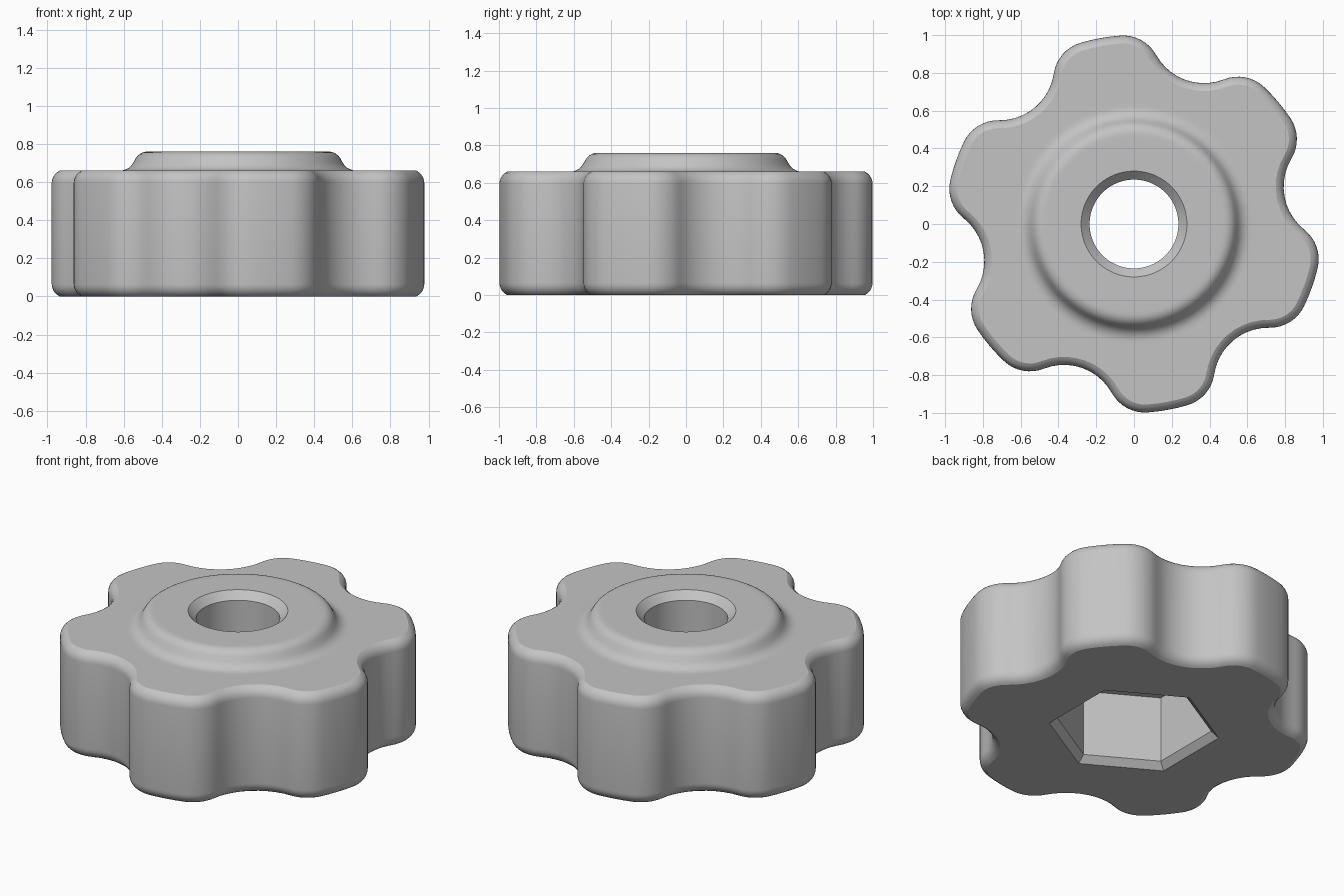
import bpy, bmesh
from math import acos, atan2, cos, sin, radians, degrees, pi

if "Cube" in bpy.data.objects:
    bpy.data.objects.remove(bpy.data.objects["Cube"])

LOBES = 6
LOBE_ANGLE = 40.3        # direction of one lobe
HEX_ANGLE = 30           # direction of one pocket corner
TIP, FILLET = 1.0, 0.2   # lobe tip radius and lobe corner radius
SCOOP_D, SCOOP_R = 1.1, 0.29   # finger scoop distance and radius
HEIGHT, HUB_TOP, POCKET = 0.66, 0.76, 0.45
STEPS = 30               # points in each sixth of a ring


def polar(r, deg):
    return r * cos(radians(deg)), r * sin(radians(deg))


def arc(center, r, start, end, n):
    """n points along an arc, end point left out."""
    pts = []
    for i in range(n):
        x, y = polar(r, start + (end - start) * i / n)
        pts.append((center[0] + x, center[1] + y))
    return pts


def ring(sector, z, turn):
    """Repeat one sixth of an outline all the way round."""
    pts = []
    for k in range(LOBES):
        a = radians(turn + k * 360 / LOBES)
        pts += [(x * cos(a) - y * sin(a), x * sin(a) + y * cos(a), z) for x, y in sector]
    return pts


def lobed(inset, z):
    """Lobed outline: tip arc, corner, finger scoop, corner, tip arc."""
    d = TIP - FILLET
    spread = degrees(acos((SCOOP_D**2 + d**2 - (FILLET + SCOOP_R)**2) / (2 * SCOOP_D * d)))
    a0 = 30 - spread
    f1, f2, v = polar(d, a0), polar(d, 60 - a0), polar(SCOOP_D, 30)
    a1 = degrees(atan2(v[1] - f1[1], v[0] - f1[0]))
    tip, corner = TIP - inset, FILLET - inset
    sector = (arc((0, 0), tip, 0, a0, 2)
              + arc(f1, corner, a0, a1, 8)
              + arc(v, SCOOP_R + inset, a1 + 180, 240 - a1, 10)
              + arc(f2, corner, 60 - a1, 60 - a0, 8)
              + arc((0, 0), tip, 60 - a0, 60, 2))
    return ring(sector, z, LOBE_ANGLE)


def circle(r, z):
    return ring(arc((0, 0), r, 0, 60, STEPS), z, LOBE_ANGLE)


def hexagon(r, z):
    a, b = polar(r, 0), polar(r, 60)
    side = [(a[0] + (b[0] - a[0]) * i / STEPS, a[1] + (b[1] - a[1]) * i / STEPS)
            for i in range(STEPS)]
    return ring(side, z, HEX_ANGLE)


# Rounded rim: arc tangent to the wall that meets the flat faces at a crease
RIM_R, RIM_SWEEP, SEGS = 0.0713, 65.7, 5
rim = [(RIM_R * (1 - cos(t)), RIM_R * (sin(radians(RIM_SWEEP)) - sin(t)))
       for t in (radians(RIM_SWEEP) * i / SEGS for i in range(SEGS + 1))]
rings = [lobed(i, z) for i, z in reversed(rim)]
rings += [lobed(i, HEIGHT - z) for i, z in rim]

# Hub: concave foot flowing into a rounded shoulder
sweep = [radians(60) * i / SEGS for i in range(SEGS + 1)]
rings.append(circle(0.64, HEIGHT))
rings += [circle(0.62 - 0.08 * sin(t), HEIGHT + 0.08 * (1 - cos(t))) for t in sweep]
rings += [circle(0.476 + 0.07 * sin(t), HUB_TOP - 0.07 * (1 - cos(t))) for t in reversed(sweep)]
rings.append(circle(0.455, HUB_TOP))

# Chamfered bore, then the hexagonal pocket open to the underside
rings += [circle(0.28, HUB_TOP), circle(0.235, HUB_TOP - 0.045), circle(0.235, POCKET)]
rings += [hexagon(0.44, POCKET), hexagon(0.44, 0.04), hexagon(0.483, 0)]

# Skin the closed series of rings
bm = bmesh.new()
loops = [[bm.verts.new(p) for p in pts] for pts in rings]
for k, lower in enumerate(loops):
    upper = loops[(k + 1) % len(loops)]
    for i in range(len(lower)):
        j = (i + 1) % len(lower)
        bm.faces.new((lower[i], lower[j], upper[j], upper[i]))
bmesh.ops.recalc_face_normals(bm, faces=bm.faces)
mesh = bpy.data.meshes.new("lobed_knob")
bm.to_mesh(mesh)
bm.free()
knob = bpy.data.objects.new("lobed_knob", mesh)
bpy.context.collection.objects.link(knob)

# Plain grey finish
grey = bpy.data.materials.new("grey")
grey.use_nodes = True
color = (0.55, 0.55, 0.55, 1)
grey.diffuse_color = color
grey.node_tree.nodes["Principled BSDF"].inputs["Base Color"].default_value = color
mesh.materials.append(grey)

# Smooth curves, crisp creases
bpy.ops.object.select_all(action='DESELECT')
knob.select_set(True)
bpy.context.view_layer.objects.active = knob
bpy.ops.object.shade_smooth_by_angle(angle=radians(21))
